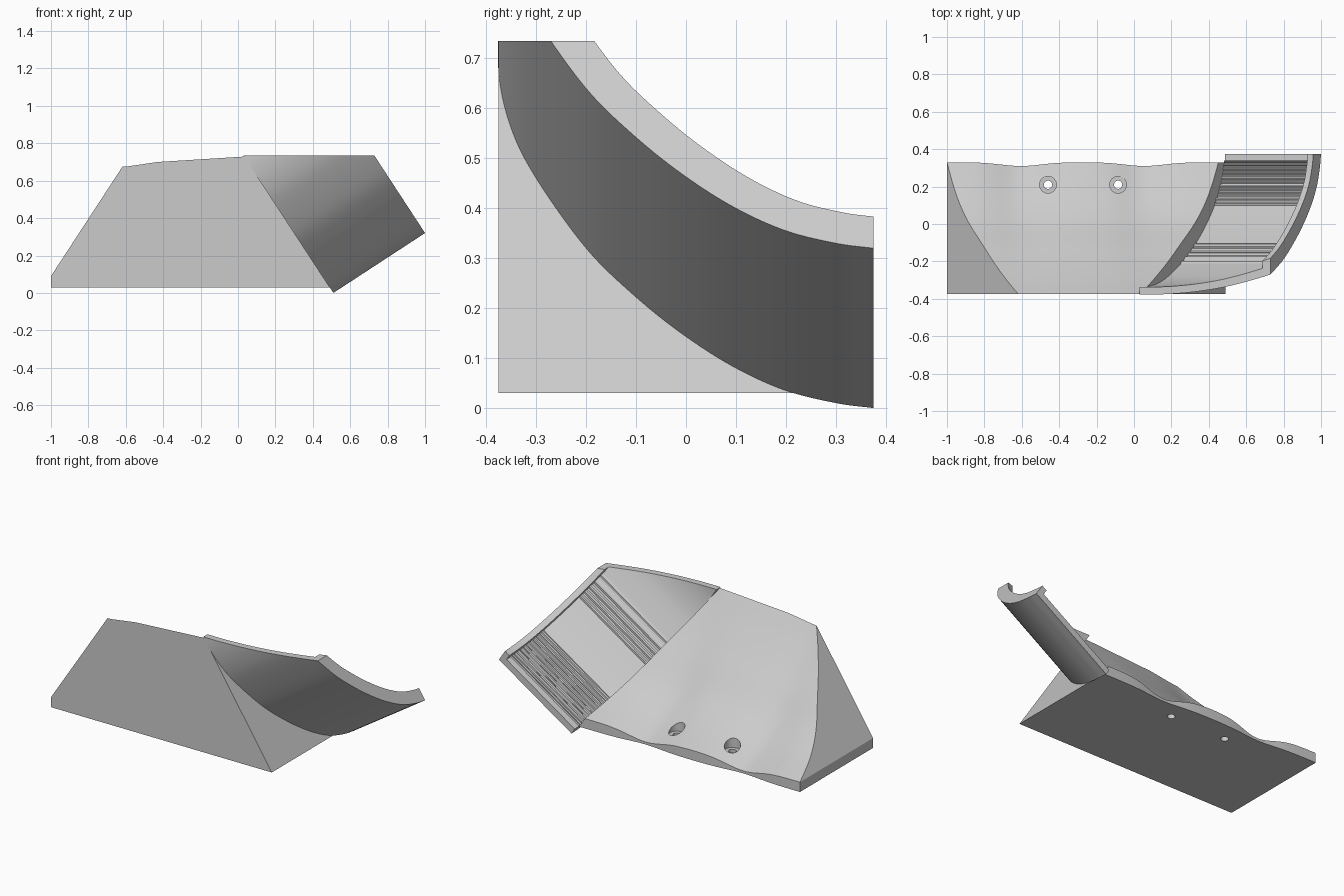
import bpy, bmesh, math
from mathutils import Vector

cube = bpy.data.objects.get("Cube")
if cube:
    bpy.data.objects.remove(cube, do_unlink=True)

grey = bpy.data.materials.new("light_grey")
grey.use_nodes = True
grey.diffuse_color = (0.6, 0.6, 0.6, 1)
grey.node_tree.nodes["Principled BSDF"].inputs["Base Color"].default_value = (0.6, 0.6, 0.6, 1)

TOP = 0.735                              # height of the flat top cut
RISE = Vector((-0.547, 0, 0.837))        # up, across the tilted channel
ALONG = Vector((0.49, 0, 0.32))          # full run of the tilted channel
FOOT = Vector((0.51, 0, 0))


def spline(points, steps):
    """Smooth curve through a few 2D points."""
    pts = [Vector(p) for p in points]
    pts = [2 * pts[0] - pts[1]] + pts + [2 * pts[-1] - pts[-2]]
    out = []
    for a, b, c, d in zip(pts, pts[1:], pts[2:], pts[3:]):
        for k in range(steps):
            t = k / steps
            out.append(0.5 * (2 * b + (c - a) * t + (2 * a - 5 * b + 4 * c - d) * t**2
                              + (3 * b - a - 3 * c + d) * t**3))
    return out + [pts[-2]]


def cut(bm, point, normal):
    """Slice off everything on the normal's side and cap the opening."""
    geom = bm.verts[:] + bm.edges[:] + bm.faces[:]
    res = bmesh.ops.bisect_plane(bm, geom=geom, dist=1e-5, plane_co=point,
                                 plane_no=normal, clear_outer=True)
    edges = [e for e in res["geom_cut"] if isinstance(e, bmesh.types.BMEdge) and e.is_boundary]
    bmesh.ops.edgenet_fill(bm, edges=edges)


def finish(bm, name):
    bmesh.ops.recalc_face_normals(bm, faces=bm.faces[:])
    mesh = bpy.data.meshes.new(name)
    bm.to_mesh(mesh)
    bm.free()
    mesh.materials.append(grey)
    ob = bpy.data.objects.new(name, mesh)
    bpy.context.collection.objects.link(ob)
    return ob


def activate(ob):
    bpy.ops.object.select_all(action="DESELECT")
    ob.select_set(True)
    bpy.context.view_layer.objects.active = ob


def smooth(ob):
    activate(ob)
    bpy.ops.object.shade_smooth_by_angle(angle=math.radians(30))


# Wedge block with a hollowed top made of two shallow scoops
hollow = spline([(0.33, 0.09), (0.2, 0.145), (0.1, 0.2), (0, 0.275), (-0.11, 0.385),
                 (-0.2, 0.475), (-0.3, 0.585), (-0.375, 0.675)], 4)


def clamp(v):
    return max(0.0, min(1.0, v))


def scoop(x):
    return math.exp(-((abs(x + 0.275) - 0.33) / 0.15) ** 2)


def block_top(x, y, z):
    w = (0.33 - y) / 0.705
    crest = 0.025 * clamp((x + 0.6) / 0.17) + 0.035 * clamp((x + 0.43) / 0.56)
    return max(0.035, z + crest * w * w - 0.045 * scoop(x) * (1 - w))


bm = bmesh.new()
COLS = 60
top, low = [], []
for i in range(COLS + 1):
    x = -1 + 1.55 * i / COLS
    trow, lrow = [], []
    for y, z in hollow:
        w = (0.33 - y) / 0.705
        yy = y - 0.02 * scoop(x) * (1 - w)
        trow.append(bm.verts.new((x, yy, block_top(x, y, z))))
        lrow.append(bm.verts.new((x, yy, 0.03)))
    top.append(trow)
    low.append(lrow)
last = len(hollow) - 1
for i in range(COLS):
    for j in range(last):
        for g in (top, low):
            bm.faces.new((g[i][j], g[i + 1][j], g[i + 1][j + 1], g[i][j + 1]))
    for j in (0, last):
        bm.faces.new((top[i][j], top[i + 1][j], low[i + 1][j], low[i][j]))
for i in (0, COLS):
    for j in range(last):
        bm.faces.new((top[i][j], top[i][j + 1], low[i][j + 1], low[i][j]))
cut(bm, FOOT, ALONG)
cut(bm, Vector((-1, 0, 0.09)), Vector((-ALONG.x, 0, ALONG.z)))
block = finish(bm, "wedge_block")

# Countersunk screw holes
for x in (-0.46, -0.085):
    for radius, bottom in ((0.045, 0.09), (0.022, -0.1)):
        bpy.ops.mesh.primitive_cylinder_add(vertices=32, radius=radius, depth=0.5 - bottom,
                                            location=(x, 0.21, (0.5 + bottom) / 2))
        cutter = bpy.context.object
        cutter.hide_render = True
        mod = block.modifiers.new("hole", "BOOLEAN")
        mod.operation, mod.solver, mod.object = "DIFFERENCE", "EXACT", cutter
        activate(block)
        bpy.ops.object.modifier_apply(modifier=mod.name)
        bpy.data.objects.remove(cutter, do_unlink=True)
smooth(block)

# Curved channel wall, swept along the tilt
outer = spline([(0.375, 0), (0.3, 0.01), (0.2, 0.035), (0.1, 0.08), (0, 0.143), (-0.1, 0.222),
                (-0.2, 0.32), (-0.3, 0.46), (-0.35, 0.56), (-0.375, 0.67), (-0.375, 0.8)], 16)
outer = [Vector((p.x, p.y / RISE.z)) for p in outer]


def channel(name, thickness, start, end):
    bm = bmesh.new()
    rings = []
    for i, p in enumerate(outer):
        d = outer[min(i + 1, len(outer) - 1)] - outer[max(i - 1, 0)]
        inner = p + Vector((d.y, -d.x)).normalized() * thickness(i, p.x)
        inner.x = min(inner.x, 0.375)
        corners = ((p, start), (inner, start), (inner, end), (p, end))
        rings.append([bm.verts.new(FOOT + Vector((0, q.x, 0)) + RISE * q.y + ALONG * t)
                      for q, t in corners])
    for a, b in zip(rings, rings[1:]):
        for k in range(4):
            m = (k + 1) % 4
            bm.faces.new((a[k], a[m], b[m], b[k]))
    bm.faces.new(rings[0])
    bm.faces.new(rings[-1])
    cut(bm, Vector((0, 0, TOP)), Vector((0, 0, 1)))
    smooth(finish(bm, name))


# Fine ribs run along two bands of the channel floor
def ribbed(i, y):
    band = 0.08 < y < 0.34 or -0.24 < y < -0.12
    return 0.048 if band and (i // 2) % 2 else 0.04


channel("ribbed_channel", ribbed, 0, 1)
channel("channel_end_lip", lambda i, y: 0.075, 0.94, 1)
